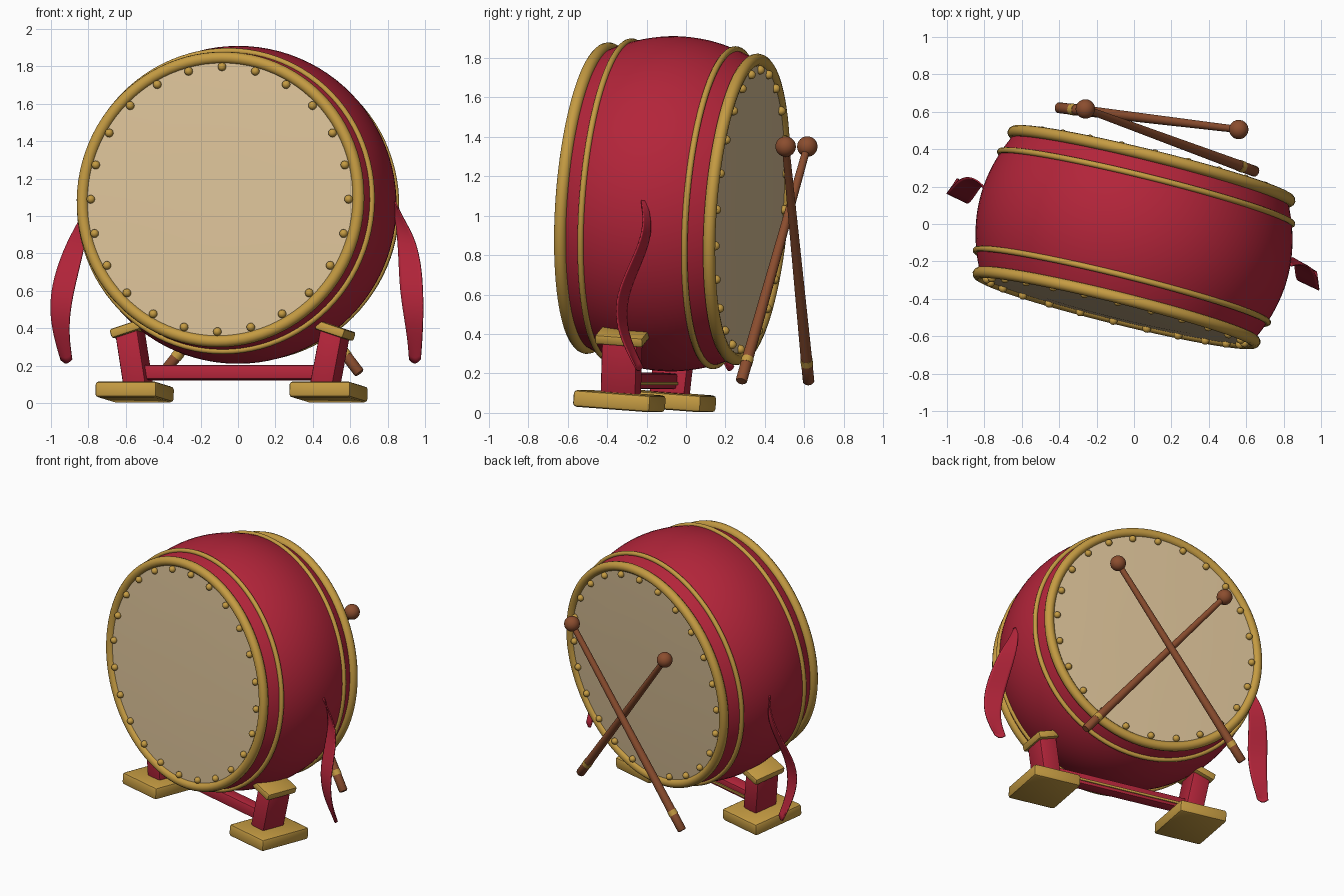
import bpy, bmesh, math
from mathutils import Matrix, Vector

if "Cube" in bpy.data.objects:
    bpy.data.objects.remove(bpy.data.objects["Cube"])

T, R = Matrix.Translation, lambda deg, ax: Matrix.Rotation(math.radians(deg), 4, ax)
# whole drum and stand are yawed and leaned back slightly
FRAME = T((0, -0.07, 1.06)) @ R(-13.9, 'Z') @ R(-4.2, 'X')
AXIS = FRAME @ R(90, 'X')            # local +z points out of the front skin


def mat(name, col):
    m = bpy.data.materials.new(name)
    m.diffuse_color = (*col, 1)
    m.use_nodes = True
    m.node_tree.nodes["Principled BSDF"].inputs["Base Color"].default_value = m.diffuse_color
    return m


RED = mat("red_lacquer", (0.45, 0.018, 0.042))
GOLD = mat("gold", (0.56, 0.33, 0.055))
SKIN = mat("tan_skin", (0.70, 0.53, 0.31))
WOOD = mat("brown_wood", (0.26, 0.075, 0.028))


def finish(name, bm, material, matrix, angle=40):
    bmesh.ops.recalc_face_normals(bm, faces=bm.faces)
    me = bpy.data.meshes.new(name)
    bm.to_mesh(me)
    bm.free()
    me.materials.append(material)
    ob = bpy.data.objects.new(name, me)
    bpy.context.collection.objects.link(ob)
    ob.matrix_world = matrix
    bpy.ops.object.select_all(action='DESELECT')
    ob.select_set(True)
    bpy.context.view_layer.objects.active = ob
    bpy.ops.object.shade_smooth_by_angle(angle=math.radians(angle))
    return ob


def lathe(name, profile, material, matrix, segs=96, closed=False):
    """Spin (radius, height) points around local z."""
    bm = bmesh.new()
    vs = [bm.verts.new((r, 0, z)) for r, z in profile]
    pairs = list(zip(vs, vs[1:])) + ([(vs[-1], vs[0])] if closed else [])
    es = [bm.edges.new(p) for p in pairs]
    bmesh.ops.spin(bm, geom=vs + es, cent=(0, 0, 0), axis=(0, 0, 1),
                   angle=2 * math.pi, steps=segs, use_duplicate=False)
    bmesh.ops.remove_doubles(bm, verts=bm.verts, dist=1e-5)
    return finish(name, bm, material, matrix)


def ring(name, radius, height, tube):
    prof = [(radius + tube * math.cos(a * math.pi / 6), height + tube * math.sin(a * math.pi / 6))
            for a in range(12)]
    lathe(name, prof, GOLD, AXIS, closed=True)


def box(name, size, matrix, material, bevel=0.012):
    bm = bmesh.new()
    bmesh.ops.create_cube(bm, size=1, matrix=Matrix.Diagonal((*size, 1)))
    if bevel:
        bmesh.ops.bevel(bm, geom=bm.edges[:], offset=bevel, segments=2, profile=0.5, affect='EDGES')
    return finish(name, bm, material, matrix)


# barrel body
N = 20
lathe("drum_body", [(0.85 - 0.10 * (2 * i / N - 1) ** 2, 0.39 * (2 * i / N - 1)) for i in range(N + 1)],
      RED, AXIS)

# skins, rims, hoops and nails on both ends
for side, s in (("front", 1), ("back", -1)):
    lathe(side + "_skin", [(0, s * 0.412), (0.25, s * 0.411), (0.5, s * 0.408), (0.75, s * 0.40),
                           (0.75, s * 0.38)], SKIN, AXIS)
    ring(side + "_rim", 0.76, s * 0.39, 0.032)
    ring(side + "_hoop", 0.805, s * 0.272, 0.016)
    bm = bmesh.new()
    for i in range(24):
        a = 2 * math.pi * i / 24
        bmesh.ops.create_uvsphere(bm, u_segments=12, v_segments=8, radius=0.023,
                                  matrix=T((0.71 * math.sin(a), 0.71 * math.cos(a), s * 0.409)))
    finish(side + "_nails", bm, GOLD, AXIS)

# stand: feet, leaning posts and saddle caps
SY = -0.07
for side, s in (("left", -1), ("right", 1)):
    box(side + "_foot", (0.34, 0.405, 0.085), FRAME @ T((s * 0.534, SY, -1.008)), GOLD, 0.018)
    box(side + "_post", (0.125, 0.185, 0.30), FRAME @ T((s * 0.54, SY, -0.83)) @ R(s * 10, 'Y'), RED)
    box(side + "_cap", (0.165, 0.25, 0.05), FRAME @ T((s * 0.565, SY, -0.68)) @ R(s * 18, 'Y'), GOLD)
box("cross_bar", (1.0, 0.09, 0.078), FRAME @ T((0, SY, -0.905)), RED)
box("cross_bar_trim", (0.96, 0.012, 0.016), FRAME @ T((0, SY + 0.047, -0.915)), GOLD, 0)

# side ribbons: (x, y, z, half width) down the centre line
PATH = [(0.845, 0.06, 0.02, 0.008), (0.868, 0.09, -0.07, 0.025), (0.905, 0.10, -0.17, 0.05),
        (0.938, 0.06, -0.31, 0.064), (0.962, 0.01, -0.46, 0.066), (0.975, 0.015, -0.60, 0.055),
        (0.972, 0.065, -0.72, 0.042), (0.96, 0.125, -0.82, 0.034)]
for side, s in (("left", -1), ("right", 1)):
    bm = bmesh.new()
    rows = []
    for i, (x, y, z, w) in enumerate(PATH):
        tip = -0.03 if i == len(PATH) - 1 else 0
        rows.append([bm.verts.new((s * (x + k * w), y - 0.012 * k * s, z + (tip if k == 0 else 0)))
                     for k in (-1, 0, 1)])
    for a, b in zip(rows, rows[1:]):
        for k in (0, 1):
            bm.faces.new((a[k], a[k + 1], b[k + 1], b[k]))
    ob = finish(side + "_ribbon", bm, RED, FRAME, 180)
    sub = ob.modifiers.new("smooth", 'SUBSURF')
    sub.levels = sub.render_levels = 2
    sub.boundary_smooth = 'PRESERVE_CORNERS'
    sol = ob.modifiers.new("thickness", 'SOLIDIFY')
    sol.thickness, sol.offset = 0.008, 0

# crossed drumsticks behind the drum
for side, butt, head in (("left", (-0.405, 0.622, 0.155), (0.56, 0.505, 1.35)),
                         ("right", (0.65, 0.28, 0.16), (-0.26, 0.615, 1.35))):
    butt, head = Vector(butt), Vector(head)
    d = head - butt
    L = d.length
    m = T(butt) @ d.to_track_quat('Z', 'Y').to_matrix().to_4x4()
    lathe(side + "_stick", [(0, 0), (0.024, 0), (0.029, 0.006), (0.029, 0.12), (0.019, L), (0, L)],
          WOOD, m, 24)
    lathe(side + "_stick_band", [(0.026, 0.115), (0.031, 0.115), (0.031, 0.15), (0.026, 0.15)],
          GOLD, m, 24, True)
    bm = bmesh.new()
    bmesh.ops.create_uvsphere(bm, u_segments=24, v_segments=16, radius=0.052, matrix=T((0, 0, L)))
    finish(side + "_stick_head", bm, WOOD, m)
